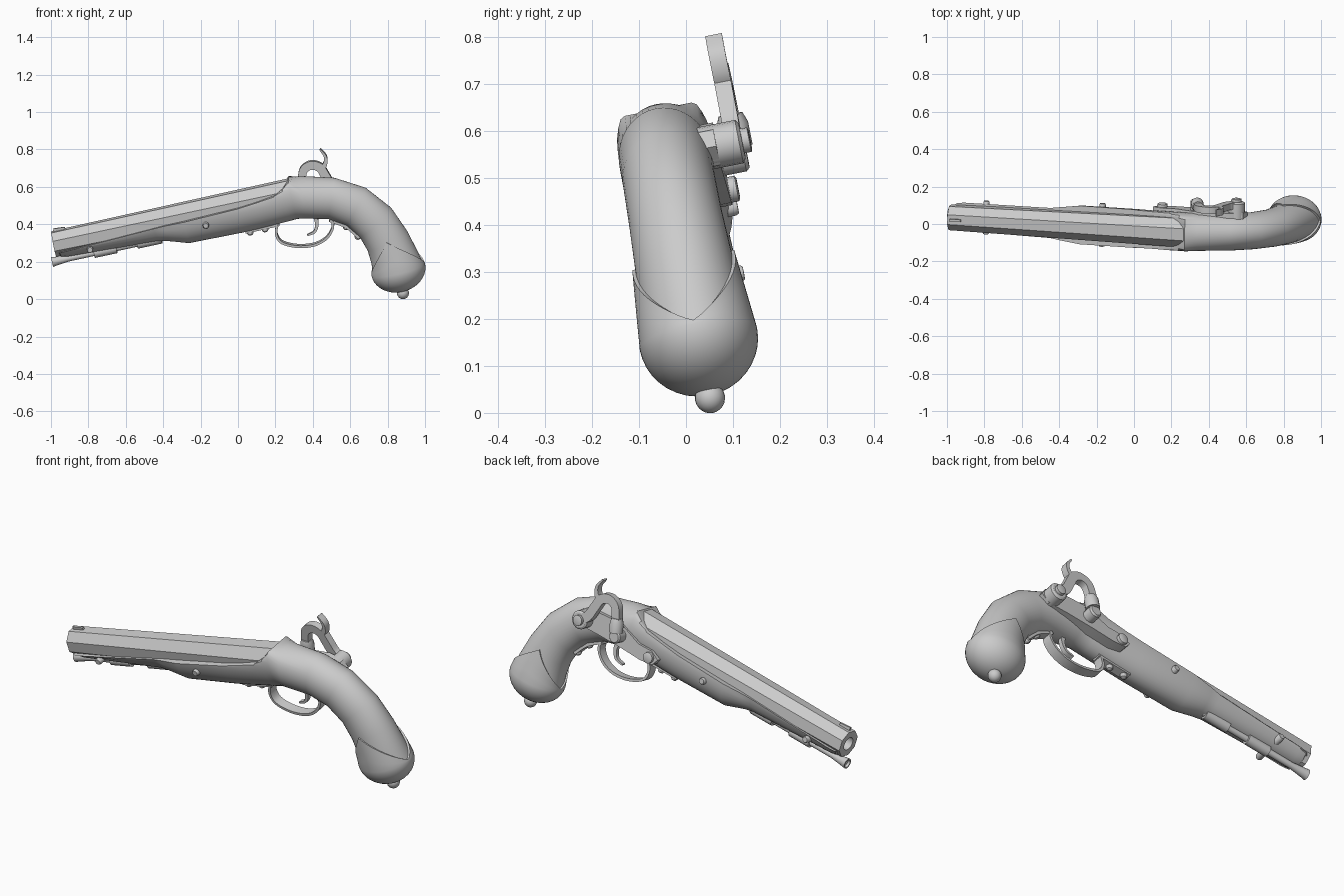
import bpy, bmesh, math
from mathutils import Matrix, Vector

cube = bpy.data.objects.get("Cube")
if cube:
    bpy.data.objects.remove(cube)

mat = bpy.data.materials.new("plain grey")
mat.use_nodes = True
grey = (0.6, 0.6, 0.6, 1)
mat.diffuse_color = grey
mat.node_tree.nodes["Principled BSDF"].inputs["Base Color"].default_value = grey

# The pistol leans: its own side plane (x, z) with depth w is mapped to the world
LEAN = Matrix(((1, 0.02, 0), (-0.02, 0.98, -0.2), (0, 0.196, 1)))
SHIFT = Vector((0, 0.075, 0))


def finish(name, bm, sharp=32):
    bmesh.ops.remove_doubles(bm, verts=bm.verts, dist=0.00001)
    bmesh.ops.recalc_face_normals(bm, faces=bm.faces)
    for v in bm.verts:
        v.co = LEAN @ v.co + SHIFT
    for f in bm.faces:
        f.smooth = True
    for e in bm.edges:
        e.smooth = e.calc_face_angle(0) < math.radians(sharp)
    mesh = bpy.data.meshes.new(name)
    bm.to_mesh(mesh)
    bm.free()
    mesh.materials.append(mat)
    obj = bpy.data.objects.new(name, mesh)
    bpy.context.collection.objects.link(obj)
    return obj


def loft(name, rings, sharp=32):
    """Skin closed rings of points and cap both ends."""
    bm = bmesh.new()
    rows = [[bm.verts.new(p) for p in ring] for ring in rings]
    n = len(rows[0])
    for a, b in zip(rows, rows[1:]):
        for i in range(n):
            j = (i + 1) % n
            bm.faces.new((a[i], a[j], b[j], b[i]))
    bm.faces.new(rows[0])
    bm.faces.new(rows[-1])
    return finish(name, bm, sharp)


def rod(name, a, b, profile, n=16):
    """Turned part from a to b; profile holds (fraction, radius)."""
    a, b = Vector(a), Vector(b)
    d = (b - a).normalized()
    u = d.orthogonal().normalized()
    v = d.cross(u)
    angles = [math.tau * i / n for i in range(n)]
    return loft(name, [[a.lerp(b, t) + r * (u * math.cos(q) + v * math.sin(q)) for q in angles]
                       for t, r in profile])


def peg(name, x, z, w0, w1, r):
    return rod(name, (x, w0, z), (x, w1, z), [(0, r), (0.94, r), (1, r * 0.8)])


def strap(name, path, w, width, thick, end=None, steps=6):
    """Flat bar along a smooth path in the side plane, tapering to end."""
    end = thick if end is None else end
    p = [Vector(q) for q in path]
    p = [2 * p[0] - p[1]] + p + [2 * p[-1] - p[-2]]
    pts = []
    for i in range(1, len(p) - 2):
        a, b, c, d = p[i - 1:i + 3]
        for k in range(steps):
            t = k / steps
            pts.append(0.5 * (2 * b + (c - a) * t + (2 * a - 5 * b + 4 * c - d) * t * t
                              + (3 * b - a - 3 * c + d) * t ** 3))
    pts.append(p[-2])
    rings = []
    for i, q in enumerate(pts):
        tan = (pts[min(i + 1, len(pts) - 1)] - pts[max(i - 1, 0)]).normalized()
        h = Vector((-tan.y, tan.x)) * (thick + (end - thick) * i / (len(pts) - 1)) / 2
        rings.append([(q.x + s * h.x, w + o * width / 2, q.y + s * h.y)
                      for s, o in ((1, 1), (1, -1), (-1, -1), (-1, 1))])
    return loft(name, rings)


def section(x, z, tilt, rv, rw, top=9, n=40):
    """Oval ring across the stock, cut flat at the given height."""
    ring = []
    for i in range(n):
        q = math.tau * i / n
        v = min(rv * math.sin(q), top)
        ring.append((x - v * math.sin(tilt), rw * math.cos(q), z + v * math.cos(tilt)))
    return ring


def axis(x):
    return 0.295 + 0.21 * (x + 0.985)


SLOPE = math.atan(0.21)

# Octagonal barrel with a round bore
def barrel_ring(x, r, round_hole=False):
    ring = []
    for i in range(16):
        q = math.tau * i / 16 + math.pi / 8
        k = r if round_hole or i % 2 == 0 else r * math.cos(math.pi / 8)
        # odd points sit on the middle of each flat
        q = math.pi / 8 + math.tau * i / 16
        v = k * math.sin(q)
        ring.append((x - v * math.sin(SLOPE), k * math.cos(q), axis(x) + v * math.cos(SLOPE)))
    return ring


loft("barrel", [barrel_ring(-0.8, 0.034, True), barrel_ring(-0.985, 0.034, True),
                barrel_ring(-0.985, 0.07), barrel_ring(0.31, 0.086)])

# Stock: open fore-end under the barrel, then a round curved grip
fore = [(-0.972, 0.05, 0.05, -0.04), (-0.96, 0.072, 0.07, -0.04), (-0.92, 0.08, 0.077, -0.038),
        (-0.45, 0.098, 0.082, -0.015), (-0.4, 0.108, 0.09, -0.012), (-0.29, 0.143, 0.105, -0.01),
        (0, 0.147, 0.104, 0), (0.1, 0.145, 0.102, 0.01), (0.2, 0.14, 0.102, 0.025),
        (0.25, 0.138, 0.102, 0.05), (0.288, 0.135, 0.102, 0.085)]
grip = [(0.345, 0.545, 6, 0.112, 0.102), (0.5, 0.538, -8, 0.11, 0.1),
        (0.63, 0.495, -28, 0.112, 0.098), (0.735, 0.41, -48, 0.114, 0.1),
        (0.8, 0.31, -65, 0.118, 0.105), (0.838, 0.22, -76, 0.128, 0.11),
        (0.857, 0.157, -77, 0.138, 0.118)]
loft("stock", [section(x, axis(x), SLOPE, rv, rw, top) for x, rv, rw, top in fore]
     + [section(x, z, math.radians(t), rv, rw) for x, z, t, rv, rw in grip])

# Butt cap: rounded end with a pointed flap on each side
def cap_ring(s_at, scale, n=48):
    down = Vector((0.225, 0, -0.974))
    out = Vector((0.974, 0, 0.225))
    ring = []
    for i in range(n):
        q = math.tau * i / n
        near = abs((q + math.pi / 2) % math.pi - math.pi / 2) / (math.pi / 2)
        s = s_at * (0.17 * (1 - near) ** 1.2 + 0.008) if s_at < 0 else s_at
        u = max(0, -s / 0.162)
        rv, rw = (0.147 - 0.024 * u) * scale, (0.127 - 0.015 * u) * scale
        ring.append(Vector((0.857, 0, 0.157)) + down * s
                    + out * (rv * math.sin(q) - 0.02 * u * u) + Vector((0, rw * math.cos(q), 0)))
    return ring


dome = [math.pi / 2 * k / 10 for k in range(10)] + [1.53]
loft("butt_cap", [cap_ring(-1, 0.9), cap_ring(-1, 1), cap_ring(-0.66, 1), cap_ring(-0.33, 1)]
     + [cap_ring(0.118 * math.sin(q), math.cos(q)) for q in dome], 40)

# Butt knob
bm = bmesh.new()
bmesh.ops.create_uvsphere(bm, u_segments=20, v_segments=12, radius=0.032,
                          matrix=Matrix.Translation((0.882, 0, 0.032)))
finish("butt_knob", bm)

# Ramrod with a flared tip, and its two pipes
def rod_z(x):
    return 0.197 + 0.215 * (x + 1)


rod("ramrod", (-0.993, 0, rod_z(-0.993)), (-0.4, 0, rod_z(-0.4)),
    [(0.02, 0.018), (0, 0.02), (0, 0.027), (0.03, 0.024), (0.15, 0.016), (1, 0.016)])
for name, x0, x1 in (("front_ramrod_pipe", -0.77, -0.65), ("rear_ramrod_pipe", -0.54, -0.41)):
    rod(name, (x0, 0, rod_z(x0)), (x1, 0, rod_z(x1)), [(0, 0.027), (1, 0.027)])

# Front sight and barrel pins
strap("front_sight", [(-0.985, 0.364), (-0.925, 0.377)], 0, 0.012, 0.026, 0.018)
for name, x, z, half in (("front_pin", -0.79, 0.28, 0.09), ("rear_pin", -0.17, 0.415, 0.117)):
    peg(name + "_left", x, z, 0, half, 0.017)
    peg(name + "_right", x, z, 0, -half, 0.017)

# Trigger guard, its end straps, screws and the trigger
strap("trigger_guard", [(0.21, 0.40), (0.205, 0.35), (0.235, 0.305), (0.32, 0.284), (0.41, 0.293),
                        (0.475, 0.33), (0.507, 0.385), (0.5, 0.43)], 0, 0.05, 0.013)
strap("guard_front_strap", [(0.04, 0.362), (0.13, 0.382), (0.22, 0.402)], 0, 0.045, 0.016)
strap("guard_rear_strap", [(0.49, 0.425), (0.58, 0.389), (0.65, 0.33)], 0, 0.045, 0.016)
for i, (x, z, dx) in enumerate(((0.065, 0.357, 0.2), (0.145, 0.374, 0.2),
                                (0.578, 0.386, -0.5), (0.64, 0.335, -0.7))):
    n = Vector((dx, 0, -1)).normalized()
    c = Vector((x, 0, z))
    rod("guard_screw_%d" % (i + 1), c - n * 0.01, c + n * 0.016,
        [(0, 0.017), (0.6, 0.017), (0.9, 0.012), (1, 0.005)])
strap("trigger", [(0.41, 0.45), (0.422, 0.405), (0.41, 0.362), (0.37, 0.342)], 0, 0.022, 0.024, 0.009)

# Lock plate on the left side, with its screw
plate = [(0.1, 0.45), (0.14, 0.485), (0.22, 0.5), (0.34, 0.575), (0.5, 0.595), (0.58, 0.58),
         (0.605, 0.545), (0.57, 0.505), (0.46, 0.485), (0.32, 0.455), (0.2, 0.425), (0.13, 0.42)]
loft("lock_plate", [[(x, w, z) for x, z in plate] for w in (0.06, 0.113)])
peg("lock_screw", 0.15, 0.452, 0.08, 0.132, 0.027)

# Hammer: pivot, arched neck, thumb spur, nose and the nipple it strikes
peg("hammer_pivot", 0.545, 0.545, 0.06, 0.168, 0.046)
peg("hammer_pivot_screw", 0.545, 0.545, 0.15, 0.185, 0.026)
strap("hammer_neck", [(0.55, 0.545), (0.5, 0.575), (0.465, 0.63), (0.435, 0.675), (0.39, 0.688),
                      (0.35, 0.665), (0.338, 0.615), (0.338, 0.58)], 0.15, 0.036, 0.05, 0.042)
strap("hammer_spur", [(0.44, 0.66), (0.463, 0.695), (0.464, 0.735), (0.436, 0.772)],
      0.15, 0.036, 0.03, 0.008)
rod("hammer_nose", (0.338, 0.15, 0.605), (0.335, 0.15, 0.535), [(0, 0.026), (0.3, 0.034), (1, 0.034)])
rod("nipple", (0.335, 0.15, 0.55), (0.332, 0.14, 0.505), [(0, 0.018), (1, 0.025)])
peg("bolster", 0.332, 0.515, 0.04, 0.168, 0.033)
